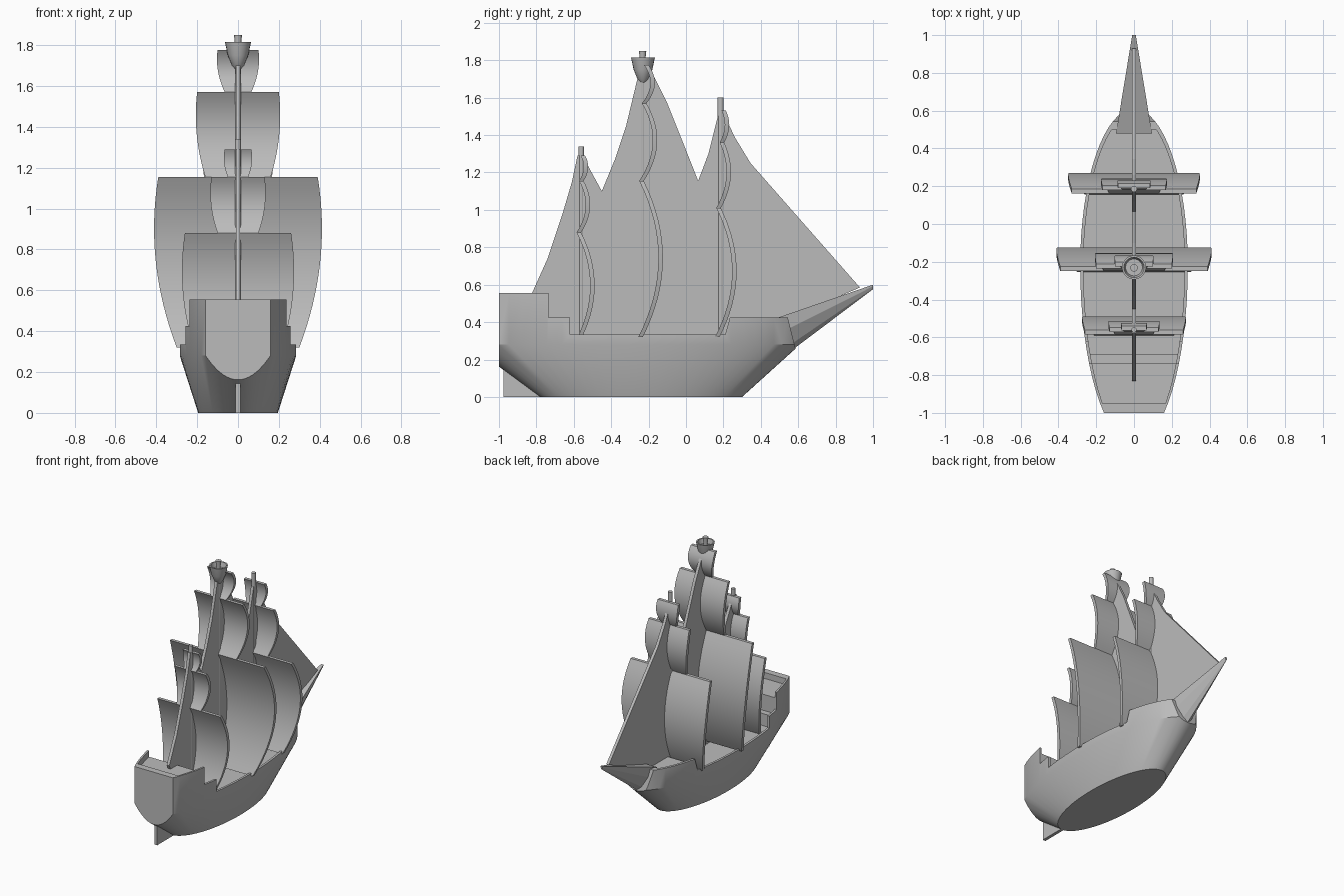
import bpy, bmesh, math
from mathutils import Vector

if "Cube" in bpy.data.objects:
    bpy.data.objects.remove(bpy.data.objects["Cube"], do_unlink=True)

grey = bpy.data.materials.new("plain_grey")
grey.use_nodes = True
grey.diffuse_color = (0.5, 0.5, 0.5, 1)
grey.node_tree.nodes["Principled BSDF"].inputs["Base Color"].default_value = (0.5, 0.5, 0.5, 1)


def finish(name, bm, helper=False):
    bmesh.ops.recalc_face_normals(bm, faces=bm.faces)
    mesh = bpy.data.meshes.new(name)
    bm.to_mesh(mesh)
    bm.free()
    mesh.materials.append(grey)
    ob = bpy.data.objects.new(name, mesh)
    bpy.context.collection.objects.link(ob)
    if helper:
        ob.hide_render = True
        ob.hide_set(True)
    return ob


def smooth(ob, degrees=30):
    bpy.ops.object.select_all(action="DESELECT")
    ob.select_set(True)
    bpy.context.view_layer.objects.active = ob
    bpy.ops.object.shade_smooth_by_angle(angle=math.radians(degrees))


def loft(rings):
    """Skin closed rings of equal length and cap both ends."""
    bm = bmesh.new()
    rows = [[bm.verts.new(p) for p in ring] for ring in rings]
    n = len(rows[0])
    for a, b in zip(rows, rows[1:]):
        for i in range(n):
            j = (i + 1) % n
            bm.faces.new((a[i], a[j], b[j], b[i]))
    bm.faces.new(rows[0])
    bm.faces.new(rows[-1])
    return bm


def plate(outline, half):
    """Extrude a (y, z) outline across x."""
    return loft([[(x, y, z) for y, z in outline] for x in (-half, half)])


def oval(width, centre, aft, fore, z, n=64):
    ring = []
    for i in range(n):
        a = 2 * math.pi * i / n
        s = math.sin(a)
        ring.append((width * math.cos(a), centre + s * (fore if s > 0 else aft), z))
    return ring


def slice_off(bm, point, normal):
    geom = bm.verts[:] + bm.edges[:] + bm.faces[:]
    cut = bmesh.ops.bisect_plane(bm, geom=geom, plane_co=point, plane_no=normal, clear_outer=True)
    edges = [e for e in cut["geom_cut"] if isinstance(e, bmesh.types.BMEdge)]
    bmesh.ops.contextual_create(bm, geom=edges)


def carve(ob, cutter):
    mod = ob.modifiers.new("carve", "BOOLEAN")
    mod.operation = "DIFFERENCE"
    mod.solver = "EXACT"
    mod.object = cutter
    bpy.context.view_layer.objects.active = ob
    bpy.ops.object.modifier_apply(modifier=mod.name)
    bpy.data.objects.remove(cutter, do_unlink=True)


# Hull: lofted ovals, flat transom and slanted bow
bm = loft([oval(0.195, -0.24, 0.54, 0.54, 0),
           oval(0.285, -0.22, 0.94, 0.83, 0.28),
           oval(0.285, -0.22, 0.94, 0.83, 0.555)])
slice_off(bm, (0, -1, 0), (0, -1, 0))
slice_off(bm, (0, 0.545, 0.42), (0, 1, 0.25))
hull = finish("hull", bm)

# Stepped rail line
rail = [(-1.2, 0.555), (-0.735, 0.555), (-0.735, 0.425), (-0.62, 0.425), (-0.62, 0.335),
        (0.21, 0.335), (0.235, 0.425), (0.9, 0.425), (0.9, 0.8), (-1.2, 0.8)]
carve(hull, finish("rail_cutter", plate(rail, 0.5), True))

# Sunken decks inside the rails
for aft, fore, level in [(-0.95, -0.735, 0.51), (-0.736, -0.69, 0.39),
                         (-0.691, 0.23, 0.30), (0.229, 0.5, 0.38)]:
    bm = loft([oval(0.268, -0.22, 0.93, 0.80, z) for z in (level, 0.7)])
    slice_off(bm, (0, aft, 0), (0, -1, 0))
    slice_off(bm, (0, fore, 0), (0, 1, 0))
    carve(hull, finish("deck_cutter", bm, True))
smooth(hull)

# Bowsprit: tapering pointed prow
base = [(-0.095, 0.42), (0.095, 0.42), (0.085, 0.34), (0.04, 0.24), (0, 0.2), (-0.04, 0.24), (-0.085, 0.34)]
tip = [(0.1 * x, 0.6 + 0.11 * (z - 0.42)) for x, z in base]
bowsprit = finish("bowsprit", loft([[(x, 0.48 if z > 0.4 else 0.5, z) for x, z in base],
                                    [(x, 1.0, z) for x, z in tip]]))

# Rudder
finish("rudder", plate([(-0.975, 0), (-0.77, 0), (-0.77, 0.12), (-0.975, 0.16)], 0.012))

# Fore-and-aft sail along the centre line
outline = [(-0.83, 0.54), (-0.74, 0.74), (-0.66, 0.98), (-0.61, 1.15), (-0.58, 1.29), (-0.55, 1.29),
           (-0.51, 1.21), (-0.45, 1.1), (-0.38, 1.27), (-0.32, 1.45), (-0.26, 1.7), (-0.2, 1.77),
           (-0.1, 1.57), (-0.02, 1.37), (0.065, 1.155), (0.12, 1.3), (0.17, 1.5), (0.195, 1.53),
           (0.26, 1.39), (0.345, 1.25), (0.93, 0.585), (0.5, 0.4), (0.4, 0.28), (-0.7, 0.28)]
finish("centre_sail", plate(outline, 0.011))


def sail(name, bottom, top, bulge, widths, thick=0.024, steps=16):
    """Square sail bulging forward; widths are half widths at foot, middle and head."""
    (y0, z0), (y1, z1) = bottom, top
    foot, middle, head = widths
    rings = []
    for i in range(steps + 1):
        t = i / steps
        y = y0 + (y1 - y0) * t + bulge * 4 * t * (1 - t)
        z = z0 + (z1 - z0) * t
        w = foot * (1 - t) * (1 - 2 * t) + middle * 4 * t * (1 - t) + head * t * (2 * t - 1)
        rings.append([(-w, y, z), (w, y, z), (w, y + thick, z), (-w, y + thick, z)])
    smooth(finish(name, loft(rings)))


# Three square sails on each mast: joints up the mast, bulges, widths
rigs = {
    "mizzen": ([(-0.59, 0.3), (-0.585, 0.88), (-0.572, 1.155), (-0.563, 1.29)], (0.075, 0.042, 0.02),
               [(0.21, 0.27, 0.26), (0.1, 0.132, 0.13), (0.05, 0.068, 0.065)]),
    "main": ([(-0.255, 0.32), (-0.25, 1.155), (-0.236, 1.57), (-0.225, 1.775)], (0.105, 0.065, 0.04),
             [(0.3, 0.402, 0.39), (0.16, 0.202, 0.2), (0.065, 0.098, 0.1)]),
    "fore": ([(0.155, 0.32), (0.162, 1.01), (0.18, 1.36), (0.19, 1.53)], (0.088, 0.045, 0.022),
             [(0.26, 0.342, 0.33), (0.13, 0.17, 0.168), (0.06, 0.085, 0.085)]),
}
for mast, (joints, bulges, widths) in rigs.items():
    for i, level in enumerate(("lower", "middle", "upper")):
        sail(f"{mast}_{level}_sail", joints[i], joints[i + 1], bulges[i], widths[i])


def turned(name, profile, y, n=20):
    """Round part from a (radius, z) profile."""
    ob = finish(name, loft([oval(r, y, r, r, z, n) for r, z in profile]))
    smooth(ob)


# Masts and crow's nest
turned("mizzen_mast", [(0.014, 0.3), (0.014, 1.34)], -0.56)
turned("main_mast", [(0.014, 0.3), (0.014, 1.8), (0.02, 1.85)], -0.232)
turned("fore_mast", [(0.016, 0.3), (0.016, 1.6)], 0.185)
turned("lookout", [(0.003, 1.67), (0.03, 1.7), (0.05, 1.75), (0.064, 1.815), (0.054, 1.815),
                   (0.045, 1.78)], -0.23)
